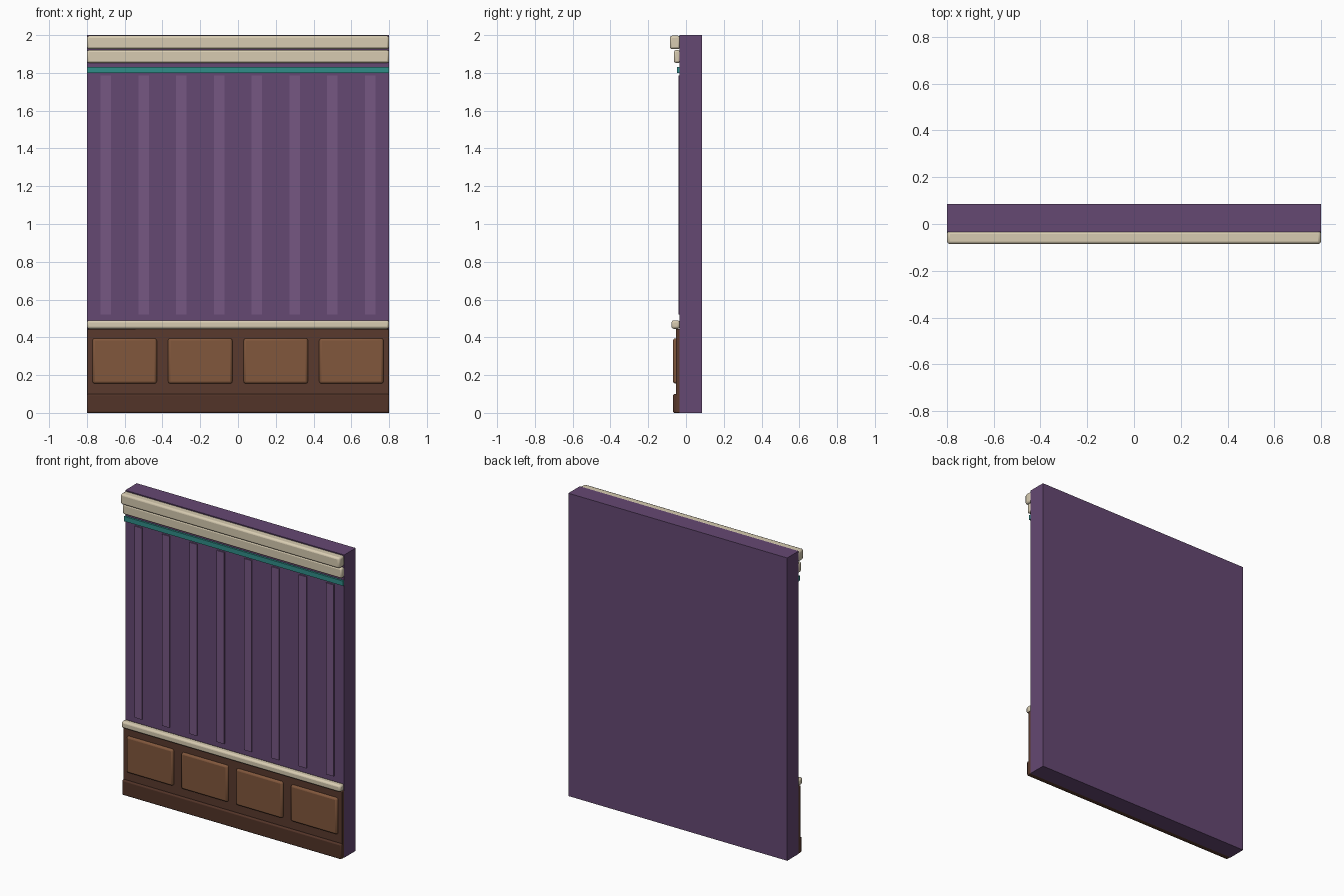
import bpy

if "Cube" in bpy.data.objects:
    bpy.data.objects.remove(bpy.data.objects["Cube"])


def material(name, rgb):
    m = bpy.data.materials.new(name)
    m.diffuse_color = (*rgb, 1)
    m.use_nodes = True
    m.node_tree.nodes["Principled BSDF"].inputs["Base Color"].default_value = m.diffuse_color
    return m


PURPLE = material("purple_paint", (0.13, 0.065, 0.17))
STRIPE = material("light_purple", (0.18, 0.095, 0.225))
CREAM = material("cream_trim", (0.68, 0.60, 0.44))
TEAL = material("teal_trim", (0.03, 0.27, 0.25))
WOOD = material("dark_wood", (0.10, 0.042, 0.026))
BASE = material("base_wood", (0.085, 0.034, 0.021))
PANEL = material("panel_wood", (0.22, 0.095, 0.045))


def box(name, x, y, z, mat, bevel=0.0, segments=2):
    """Box from (min, max) ranges, with optional rounded edges."""
    bpy.ops.mesh.primitive_cube_add(
        size=1, location=[(a + b) / 2 for a, b in (x, y, z)])
    ob = bpy.context.object
    ob.name = name
    ob.scale = [b - a for a, b in (x, y, z)]
    bpy.ops.object.transform_apply(location=False, rotation=False, scale=True)
    ob.data.materials.append(mat)
    if bevel:
        mod = ob.modifiers.new("rounded_edges", 'BEVEL')
        mod.width = bevel
        mod.segments = segments
        mod.limit_method = 'NONE'
        bpy.ops.object.shade_smooth_by_angle()
    return ob


FULL = (-0.8, 0.8)
FACE = -0.034  # front surface of the wall

# Wall slab
box("wall", FULL, (FACE, 0.086), (0, 2), PURPLE)

# Wallpaper stripes
for i in range(8):
    cx = -0.7 + 0.2 * i
    box(f"wall_stripe_{i + 1}", (cx - 0.0275, cx + 0.0275),
        (-0.041, FACE + 0.004), (0.52, 1.785), STRIPE)

# Wainscot board, raised panels and baseboard
box("wainscot_board", FULL, (-0.054, FACE + 0.004), (0, 0.445), WOOD, 0.004)
for i in range(4):
    cx = -0.6 + 0.4 * i
    box(f"raised_panel_{i + 1}", (cx - 0.17, cx + 0.17),
        (-0.069, -0.034), (0.155, 0.395), PANEL, 0.012)
box("baseboard", FULL, (-0.069, -0.034), (0, 0.1), BASE, 0.008)

# Chair rail, picture rail and two-step crown moulding
box("chair_rail", FULL, (-0.077, -0.032), (0.445, 0.49), CREAM, 0.012)
box("picture_rail", FULL, (-0.047, FACE + 0.004), (1.80, 1.832), TEAL)
box("crown_lower", FULL, (-0.064, -0.03), (1.853, 1.92), CREAM, 0.01)
box("crown_upper", FULL, (-0.086, -0.03), (1.926, 1.997), CREAM, 0.012)
